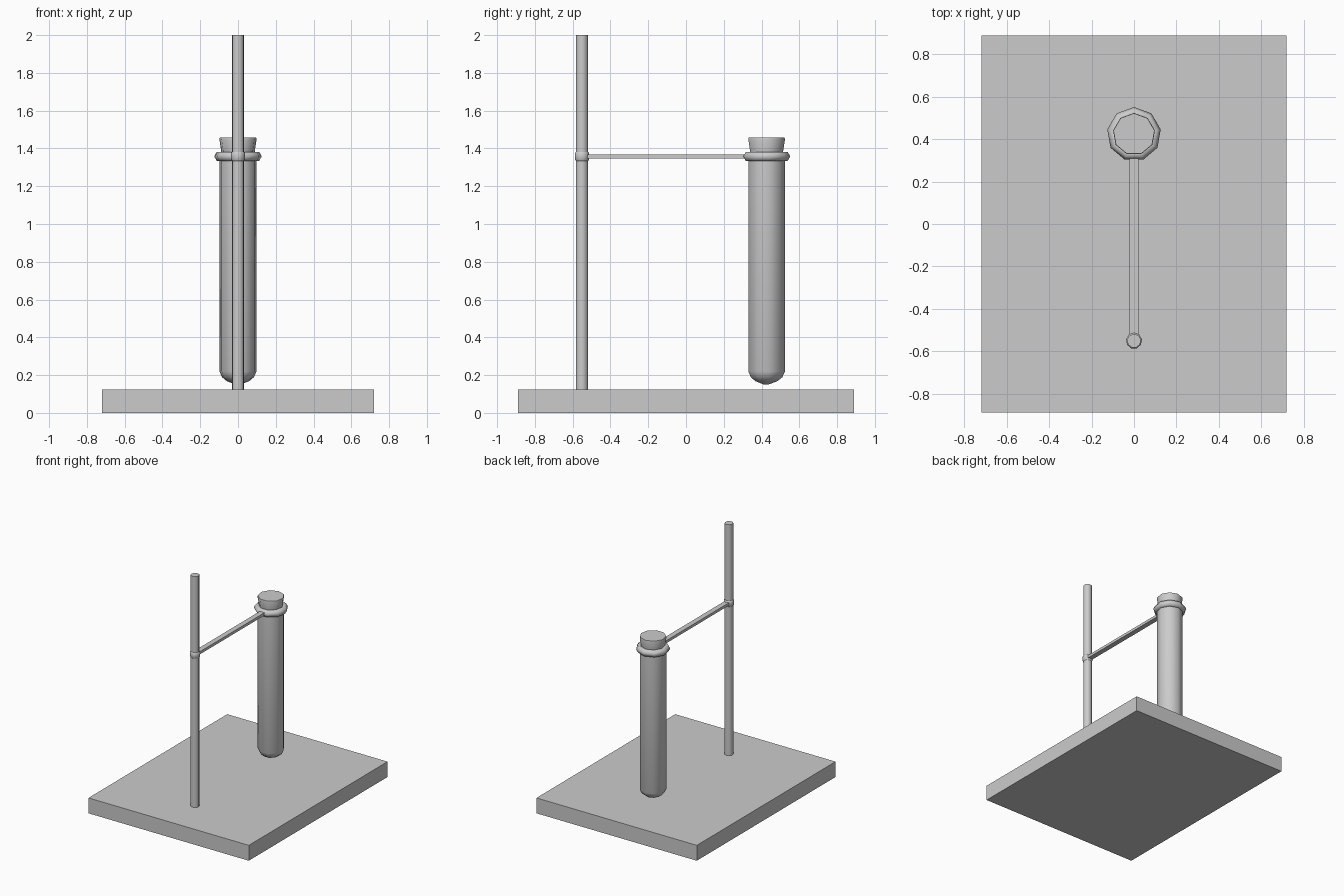
import bpy, bmesh, math

if "Cube" in bpy.data.objects:
    bpy.data.objects.remove(bpy.data.objects["Cube"])

SIDES = 9
TUBE_Y, ROD_Y, ARM_Z = 0.424, -0.551, 1.358


def finish(name, bm, smooth=None):
    bmesh.ops.recalc_face_normals(bm, faces=bm.faces)
    me = bpy.data.meshes.new(name)
    bm.to_mesh(me)
    bm.free()
    ob = bpy.data.objects.new(name, me)
    bpy.context.collection.objects.link(ob)
    if smooth:
        bpy.ops.object.select_all(action='DESELECT')
        ob.select_set(True)
        bpy.context.view_layer.objects.active = ob
        bpy.ops.object.shade_smooth_by_angle(angle=math.radians(smooth))
    return ob


def box(name, lo, hi):
    bm = bmesh.new()
    bmesh.ops.create_cube(bm, size=1)
    for v in bm.verts:
        v.co = [(a + b) / 2 + c * (b - a) for a, b, c in zip(lo, hi, v.co)]
    return finish(name, bm)


def lathe(name, y, profile, loop=False, cap_bottom=True, cap_top=True, smooth=50):
    """Revolve (radius, z) points into a nine-sided part with one corner at +y."""
    bm = bmesh.new()
    rings = []
    for r, z in profile:
        ring = []
        for i in range(SIDES):
            a = math.pi / 2 + math.tau * i / SIDES
            ring.append(bm.verts.new((r * math.cos(a), y + r * math.sin(a), z)))
        rings.append(ring)
    pairs = list(zip(rings, rings[1:]))
    if loop:
        pairs.append((rings[-1], rings[0]))
    for a, b in pairs:
        for i in range(SIDES):
            j = (i + 1) % SIDES
            bm.faces.new((a[i], a[j], b[j], b[i]))
    if not loop:
        if cap_bottom:
            bm.faces.new(rings[0])
        if cap_top:
            bm.faces.new(rings[-1])
    bmesh.ops.remove_doubles(bm, verts=bm.verts, dist=1e-5)
    return finish(name, bm, smooth)


# Base plate and upright rod
box("base", (-0.72, -0.89, 0), (0.72, 0.89, 0.125))
lathe("upright_rod", ROD_Y, [(0.033, 0.125), (0.033, 2.0)])

# Collar on the rod and the arm to the tube
lathe("rod_collar", ROD_Y, [(0.033, ARM_Z - 0.024), (0.038, ARM_Z - 0.018),
                            (0.038, ARM_Z + 0.018), (0.033, ARM_Z + 0.024)])
box("arm", (-0.021, ROD_Y + 0.025, ARM_Z - 0.011), (0.021, TUBE_Y - 0.1, ARM_Z + 0.011))

# Ring holding the tube: hexagonal cross-section
hexagon = [(0.1 + 0.028 * math.cos(math.tau * i / 6),
            ARM_Z + 0.028 * math.sin(math.tau * i / 6)) for i in range(6)]
lathe("holder_ring", TUBE_Y, hexagon, loop=True, smooth=65)

# Test tube with rounded bottom, and tapered stopper
lathe("test_tube", TUBE_Y, [(0.012, 0.15), (0.06, 0.168), (0.086, 0.189), (0.1, 0.22),
                            (0.1, 1.37)], cap_top=False)
lathe("stopper", TUBE_Y, [(0.086, 1.34), (0.091, 1.39), (0.1, 1.448), (0.098, 1.457)])
